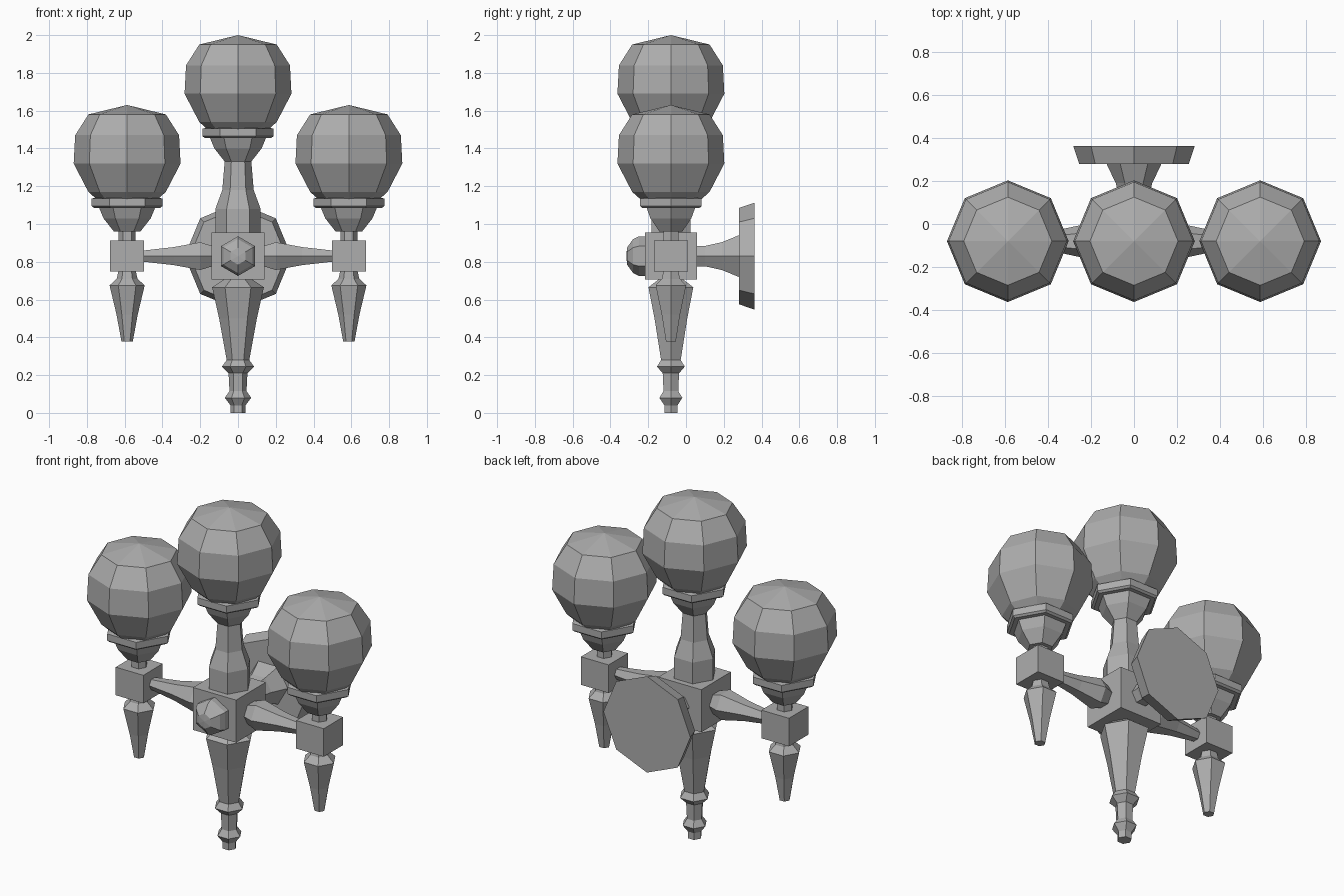
import bpy, bmesh
from math import cos, sin, pi
from mathutils import Vector

cube = bpy.data.objects.get("Cube")
if cube:
    bpy.data.objects.remove(cube)

metal = bpy.data.materials.new("grey metal")
metal.use_nodes = True
GREY = (0.42, 0.42, 0.42, 1)
metal.diffuse_color = GREY
metal.node_tree.nodes["Principled BSDF"].inputs["Base Color"].default_value = GREY

AXIS_Y = -0.08   # depth of the lamp stems
HUB_Z = 0.83     # height of the arms
SIDE_X = 0.587   # distance of the side lamps


def finish(name, bm):
    bmesh.ops.recalc_face_normals(bm, faces=bm.faces)
    mesh = bpy.data.meshes.new(name)
    bm.to_mesh(mesh)
    bm.free()
    mesh.materials.append(metal)
    obj = bpy.data.objects.new(name, mesh)
    bpy.context.collection.objects.link(obj)
    return obj


def turned(name, profile, origin, axis="z", sides=6, start=0.0):
    """Faceted turned part: profile is (radius, distance along axis)."""
    bm = bmesh.new()
    rings = []
    for r, t in profile:
        ring = []
        for i in range(sides if r > 0 else 1):
            a = start + 2 * pi * i / sides
            c, s = r * cos(a), r * sin(a)
            p = {"x": (t, c, s), "y": (c, t, s), "z": (c, s, t)}[axis]
            ring.append(bm.verts.new(Vector(origin) + Vector(p)))
        rings.append(ring)
    for lo, hi in zip(rings, rings[1:]):
        for i in range(sides):
            j = (i + 1) % sides
            if len(hi) == 1:
                bm.faces.new((lo[i], lo[j], hi[0]))
            else:
                bm.faces.new((lo[i], lo[j], hi[j], hi[i]))
    for ring in (rings[0], rings[-1]):
        if len(ring) > 1:
            bm.faces.new(ring)
    return finish(name, bm)


def block(name, centre, size):
    bm = bmesh.new()
    bmesh.ops.create_cube(bm, size=1)
    bmesh.ops.scale(bm, vec=size, verts=bm.verts)
    bmesh.ops.translate(bm, vec=centre, verts=bm.verts)
    return finish(name, bm)


# Lamp head: heights are measured from the underside of the cup
CUP = [(0.07, 0), (0.125, 0.07), (0.15, 0.13)]
COLLAR = [(0.175, 0.125), (0.188, 0.135), (0.188, 0.175), (0.16, 0.18)]
GLOBE = [(0.16, 0.17), (0.205, 0.21), (0.283, 0.36), (0.275, 0.51),
         (0.205, 0.62), (0, 0.67)]


def lamp_head(side, x, z):
    base = (x, AXIS_Y, z)
    turned(side + "_cup", CUP, base)
    turned(side + "_collar", COLLAR, base)
    turned(side + "_globe", GLOBE, base, sides=8)


# Central column
centre = (0, AXIS_Y, 0)
lamp_head("centre", 0, 1.33)
block("centre_hub", (0, AXIS_Y, HUB_Z), (0.28, 0.275, 0.25))
turned("centre_shaft", [(0.12, 0.95), (0.12, 1.08), (0.083, 1.18), (0.07, 1.34)], centre)
turned("centre_finial", [(0.04, 0), (0.04, 0.04), (0.07, 0.08), (0.045, 0.115),
                         (0.05, 0.21), (0.085, 0.245), (0.06, 0.28), (0.1, 0.5),
                         (0.137, 0.665), (0.07, 0.71)], centre)

# Front knob
turned("front_knob", [(0.105, -0.21), (0.105, -0.25), (0.09, -0.28), (0.045, -0.312), (0, -0.316)],
       (0, 0, HUB_Z), axis="y", start=pi / 2)

# Wall mount
turned("wall_stem", [(0.062, 0.05), (0.062, 0.1), (0.085, 0.19), (0.13, 0.285)], (0, 0, HUB_Z), axis="y")
turned("wall_plate", [(0.255, 0.28), (0.283, 0.363)], (0, 0, HUB_Z), axis="y", sides=8)

# Side lamps
for side, sign in (("left", 1), ("right", -1)):
    x = sign * SIDE_X
    arm = [(0.06, 0.13), (0.085, 0.2), (0.055, 0.34), (0.033, 0.51)]
    turned(side + "_arm", [(r, sign * t) for r, t in arm], (0, AXIS_Y, HUB_Z), axis="x")
    block(side + "_block", (x, AXIS_Y, HUB_Z), (0.18, 0.18, 0.165))
    turned(side + "_stem", [(0.045, 0.9), (0.045, 0.97)], (x, AXIS_Y, 0))
    lamp_head(side, x, 0.96)
    turned(side + "_finial", [(0.03, 0.378), (0.056, 0.52), (0.093, 0.675),
                              (0.055, 0.71), (0.045, 0.755)], (x, AXIS_Y, 0))
